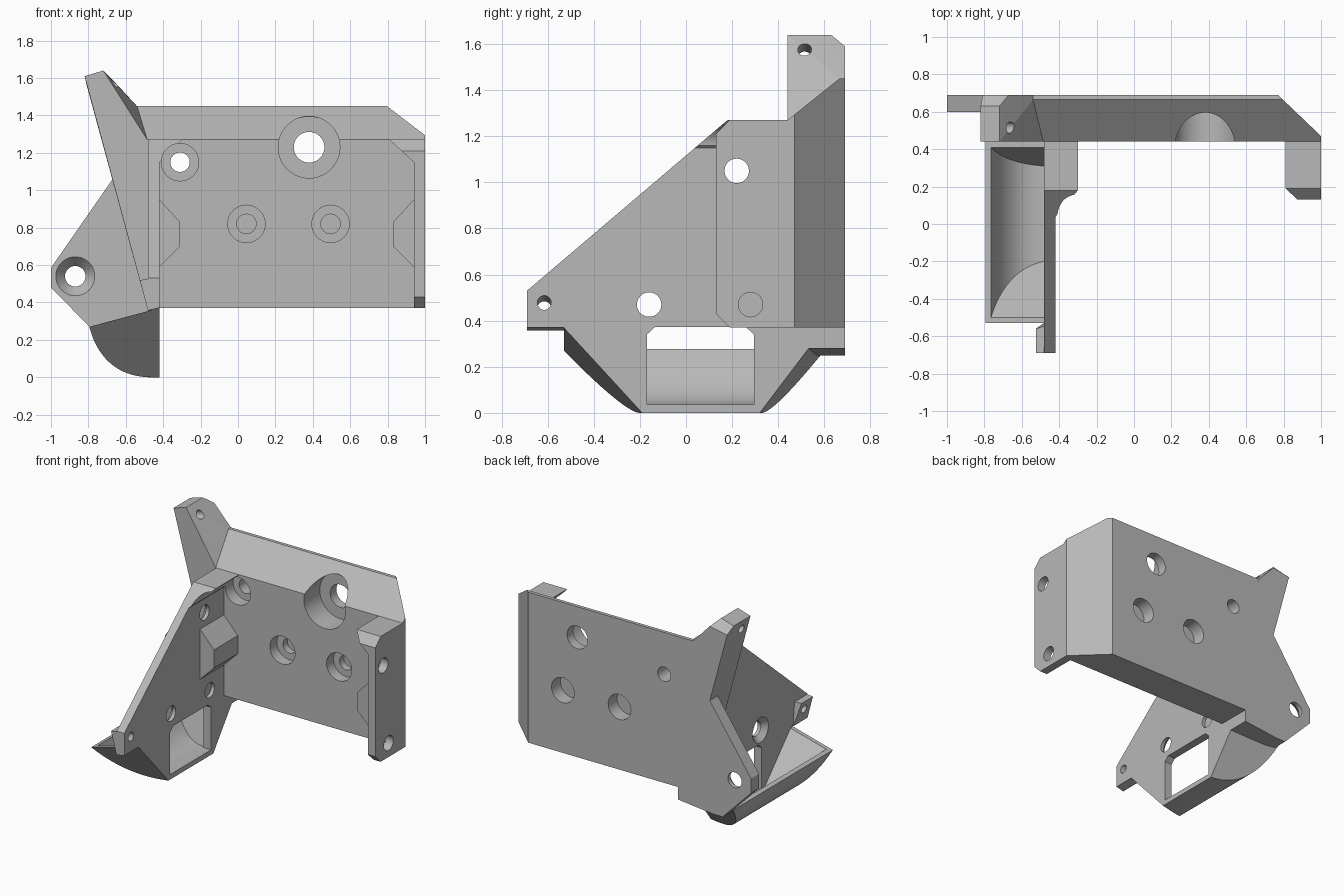
import bpy, bmesh, math
from mathutils import Vector

old = bpy.data.objects.get("Cube")
if old:
    bpy.data.objects.remove(old, do_unlink=True)

GREY = (0.48, 0.48, 0.48, 1)
mat = bpy.data.materials.new("plain_grey")
mat.use_nodes = True
mat.diffuse_color = GREY
mat.node_tree.nodes["Principled BSDF"].inputs["Base Color"].default_value = GREY


def finish(name, bm):
    bmesh.ops.recalc_face_normals(bm, faces=bm.faces)
    me = bpy.data.meshes.new(name)
    bm.to_mesh(me)
    bm.free()
    me.materials.append(mat)
    ob = bpy.data.objects.new(name, me)
    bpy.context.collection.objects.link(ob)
    return ob


def prism(name, axis, pts, a, b):
    """Outline in the plane across the axis, extruded from a to b."""
    place = {"x": lambda p, d: (d, p[0], p[1]),
             "y": lambda p, d: (p[0], d, p[1]),
             "z": lambda p, d: (p[0], p[1], d)}[axis]
    bm = bmesh.new()
    face = bm.faces.new([bm.verts.new(place(p, a)) for p in pts])
    out = bmesh.ops.extrude_face_region(bm, geom=[face])["geom"]
    move = Vector(place((0, 0), b - a))
    bmesh.ops.translate(bm, vec=move, verts=[v for v in out if isinstance(v, bmesh.types.BMVert)])
    return finish(name, bm)


def hull(name, pts):
    bm = bmesh.new()
    for p in pts:
        bm.verts.new(p)
    bmesh.ops.convex_hull(bm, input=list(bm.verts))
    return finish(name, bm)


def drill(start, end, r1, r2=None):
    s, e = Vector(start), Vector(end)
    d = e - s
    m = d.to_track_quat("Z", "Y").to_matrix().to_4x4()
    m.translation = (s + e) / 2
    bm = bmesh.new()
    bmesh.ops.create_cone(bm, cap_ends=True, segments=40, radius1=r1,
                          radius2=r1 if r2 is None else r2, depth=d.length, matrix=m)
    return finish("drill", bm)


def boolean(ob, other, op="DIFFERENCE"):
    mod = ob.modifiers.new("cut", "BOOLEAN")
    mod.object, mod.operation, mod.solver = other, op, "EXACT"
    bpy.context.view_layer.objects.active = ob
    bpy.ops.object.modifier_apply(modifier=mod.name)
    bpy.data.objects.remove(other, do_unlink=True)


def bezier(p, n=28):
    w = lambda t: ((1-t)**3, 3*t*(1-t)**2, 3*t*t*(1-t), t**3)
    return [tuple(sum(k * q[i] for k, q in zip(w(j / n), p)) for i in (0, 1)) for j in range(n + 1)]


def sheared(name, section):
    """Y-Z section run along x, tilted down towards -x."""
    slope = 0.267
    return hull(name, [(x, y, z + (x + 0.42) * slope) for x in (-0.85, -0.42) for y, z in section])


# Thick back plate: sloped top, chamfered corner, slanted left end
back = prism("back_plate", "z", [(-0.6, 0.44), (1, 0.44), (1, 0.47), (0.77, 0.69), (-0.6, 0.69)], 0.37, 1.45)
boolean(back, prism("slope", "x", [(0.4, 0.3), (0.4, 1.238), (0.44, 1.27), (0.665, 1.45), (0.69, 1.47),
                                   (0.75, 1.47), (0.75, 0.3)], -1, 1.2), "INTERSECT")
boolean(back, prism("end", "y", [(-0.485, 0.3), (1.2, 0.3), (1.2, 1.5), (-0.555, 1.5), (-0.485, 1.27)],
                    0.3, 0.8), "INTERSECT")

# Side plate
side = prism("side_plate", "x", [(-0.69, 0.37), (-0.53, 0.37), (-0.19, 0), (0.32, 0), (0.53, 0.28), (0.69, 0.28),
                                 (0.69, 0.4), (0.44, 0.4), (0.44, 1.27), (0.18, 1.27), (-0.69, 0.53)], -0.48, -0.42)

# Right bracket
bracket = prism("right_bracket", "x", [(0.19, 0.37), (0.45, 0.37), (0.45, 1.27), (0.19, 1.27),
                                       (0.13, 1.21), (0.13, 0.43)], 0.94, 1)

# Corner gussets under the top edge, trimmed to the plates
left_gusset = prism("left_gusset", "y", [(-0.43, 1.27), (-0.3, 1.27), (-0.42, 1.15), (-0.43, 1.15)], 0, 0.45)
boolean(left_gusset, prism("trim", "x", [(0.18, 1.27), (0.18, 1.4), (-0.3, 1.4), (-0.3, 0.862)], -1, 0))
right_gusset = prism("right_gusset", "y", [(0.95, 1.27), (0.81, 1.27), (0.94, 1.15), (0.95, 1.15)], 0.13, 0.45)
boolean(right_gusset, prism("trim", "x", [(0.19, 1.27), (0.19, 1.4), (0, 1.4), (0, 1.08)], 0.5, 1.2))

# Matching bosses in the two inner corners
for name, cx, s in (("left_boss", -0.42, 1), ("right_boss", 0.94, -1)):
    prism(name, "y", [(cx - s * 0.01, 0.95), (cx, 0.95), (cx + s * 0.11, 0.83), (cx + s * 0.11, 0.7),
                      (cx, 0.59), (cx - s * 0.01, 0.59)], 0.17, 0.45)

# Upper horn leaning outwards
horn = hull("upper_horn", [(-0.485, 0.44, 0.37), (-0.485, 0.44, 1.27), (-0.72, 0.44, 1.64), (-0.82, 0.44, 1.61),
                           (-0.72, 0.63, 1.64), (-0.82, 0.63, 1.61), (-0.67, 0.69, 1.59), (-0.81, 0.69, 1.565),
                           (-0.54, 0.69, 1.45), (-0.54, 0.665, 1.45), (-0.485, 0.69, 1.27), (-0.485, 0.69, 0.37)])

# Thin wing and the thicker ledge below it
wing = prism("wing", "y", [(-1, 0.585), (-1, 0.48), (-0.775, 0.25), (-0.7, 0.25), (-0.42, 0.28), (-0.42, 1.06),
                           (-0.67, 1.06)], 0.6, 0.69)
prism("wing_ledge", "y", [(-0.795, 0.27), (-0.775, 0.25), (-0.7, 0.25), (-0.42, 0.28), (-0.42, 0.37)], 0.44, 0.69)

# Front tab
tab = hull("front_tab", [(x, y, z) for x, y, z in (
    (-0.482, -0.69, 0.357), (-0.525, -0.69, 0.52), (-0.525, -0.56, 0.52), (-0.482, -0.53, 0.357),
    (-0.43, -0.69, 0.37), (-0.43, -0.53, 0.37), (-0.43, -0.69, 0.53), (-0.43, -0.53, 0.53))])

# Curved hollow scoop with sloped ends
scoop = prism("scoop", "y", bezier([(-0.795, 0.27), (-0.75, 0.1), (-0.64, 0), (-0.46, 0)])
              + [(-0.421, 0), (-0.421, 0.37)], -0.7, 0.7)
boolean(scoop, sheared("ends", [(-0.53, 0.5), (-0.53, 0.37), (-0.19, 0), (0.32, 0), (0.6, 0.37), (0.6, 0.5)]),
        "INTERSECT")
hollow = prism("hollow", "y", [(-0.765, 0.4)] + bezier([(-0.765, 0.28), (-0.72, 0.13), (-0.63, 0.035), (-0.5, 0.035)])
               + [(-0.48, 0.035), (-0.48, 0.4)], -0.7, 0.7)
boolean(hollow, sheared("ends", [(-0.5, 0.6), (-0.5, 0.37), (-0.17, 0.02), (0.3, 0.02), (0.41, 0.37), (0.41, 0.6)]),
        "INTERSECT")
boolean(scoop, hollow)

# Window through the side plate into the scoop
for ob in (side, scoop):
    boolean(ob, prism("window", "x", [(-0.17, 0.036), (0.295, 0.036), (0.295, 0.34), (0.26, 0.372),
                                      (-0.135, 0.372), (-0.17, 0.34)], -0.49, -0.4))

# Stepped holes in the back plate
for x, z, bore, r, depth in ((0.38, 1.23, 0.165, 0.082, 0.62), (-0.31, 1.15, 0.1, 0.052, 0.53)):
    boolean(back, drill((x, 0.3, z), (x, depth, z), bore))
    boolean(back, drill((x, 0.5, z), (x, 0.8, z), r))
boolean(left_gusset, drill((-0.31, -0.1, 1.15), (-0.31, 0.5, 1.15), 0.1))
for x in (0.045, 0.495):
    boolean(back, drill((x, 0.3, 0.82), (x, 0.52, 0.82), 0.1))
    boolean(back, drill((x, 0.5, 0.82), (x, 0.57, 0.82), 0.052))
    boolean(back, drill((x, 0.8, 0.82), (x, 0.59, 0.82), 0.09))

# Cross holes in side plate and bracket, countersunk on the outside
for y, z in ((0.22, 1.05), (0.28, 0.47), (-0.16, 0.47)):
    boolean(side, drill((-0.6, y, z), (-0.3, y, z), 0.053))
    boolean(side, drill((-0.49, y, z), (-0.445, y, z), 0.1, 0.053))
    if y > 0:
        boolean(bracket, drill((0.8, y, z), (1.1, y, z), 0.053))

# Countersunk wing hole
boolean(wing, drill((-0.87, 0.5, 0.54), (-0.87, 0.8, 0.54), 0.055))
boolean(wing, drill((-0.87, 0.599, 0.54), (-0.87, 0.66, 0.54), 0.105, 0.055))

# Small tilted holes in the horn and tab
tilt = Vector((1, 0, 0.267))
for ob, c in ((horn, (-0.665, 0.515, 1.575)), (tab, (-0.45, -0.615, 0.47)), (side, (-0.45, -0.615, 0.47))):
    boolean(ob, drill(Vector(c) - tilt * 0.3, Vector(c) + tilt * 0.3, 0.03))

# Smooth the round surfaces, keep edges sharp
for ob in bpy.context.collection.objects:
    if ob.type == "MESH" and ob.data.materials and ob.data.materials[0] == mat:
        bpy.ops.object.select_all(action="DESELECT")
        ob.select_set(True)
        bpy.context.view_layer.objects.active = ob
        bpy.ops.object.shade_smooth_by_angle(angle=math.radians(12))
